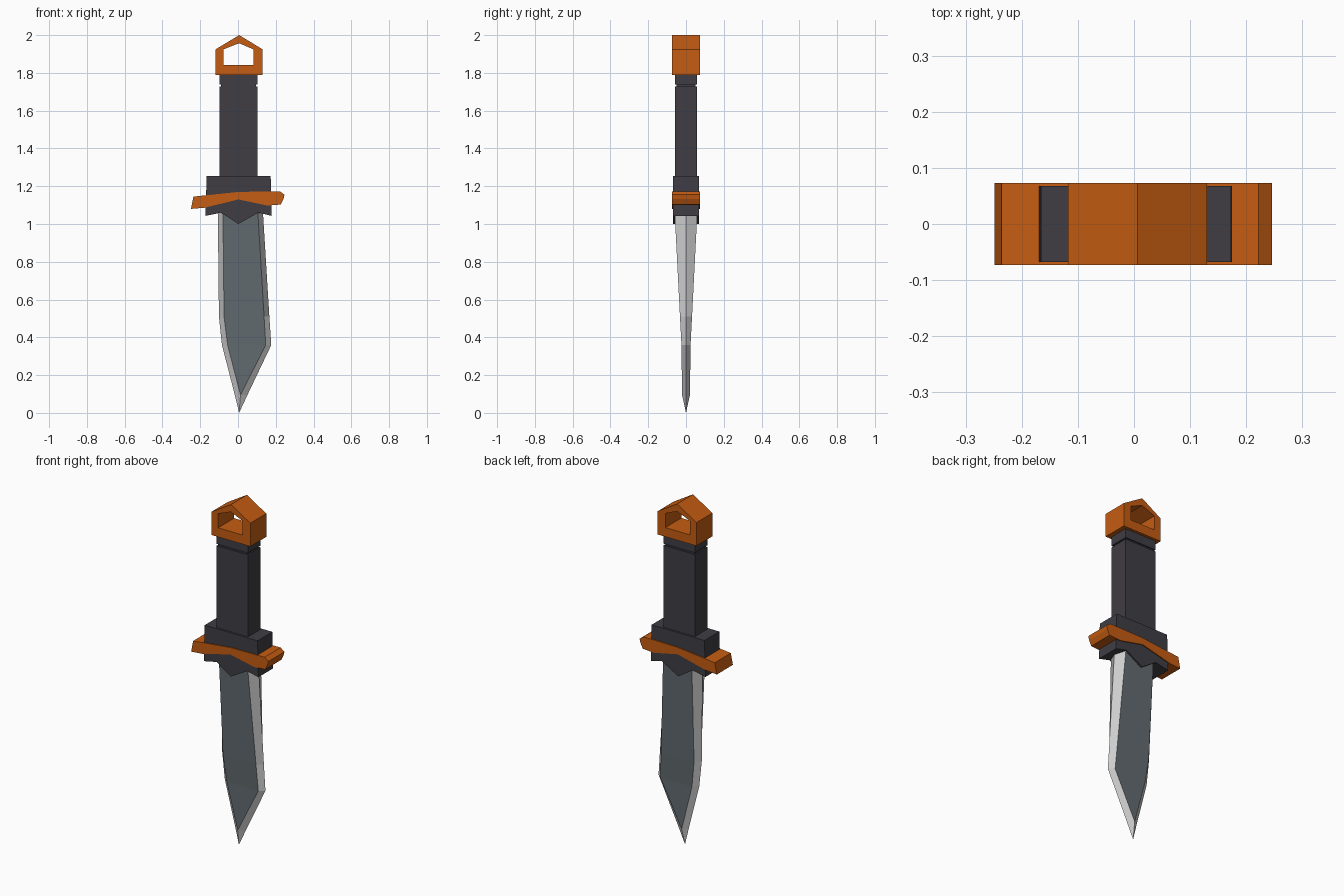
import bpy, bmesh

if "Cube" in bpy.data.objects:
    bpy.data.objects.remove(bpy.data.objects["Cube"])


def material(name, rgb):
    m = bpy.data.materials.new(name)
    m.diffuse_color = (*rgb, 1)
    m.use_nodes = True
    m.node_tree.nodes["Principled BSDF"].inputs["Base Color"].default_value = m.diffuse_color
    return m


orange = material("orange", (0.56, 0.108, 0.006))
charcoal = material("charcoal", (0.050, 0.047, 0.057))
steel_dark = material("dark steel", (0.125, 0.150, 0.165))
steel_light = material("light steel", (0.62, 0.62, 0.62))


def finish(name, bm, *mats):
    bmesh.ops.remove_doubles(bm, verts=bm.verts, dist=1e-5)
    bmesh.ops.recalc_face_normals(bm, faces=bm.faces)
    me = bpy.data.meshes.new(name)
    bm.to_mesh(me)
    bm.free()
    for m in mats:
        me.materials.append(m)
    ob = bpy.data.objects.new(name, me)
    bpy.context.collection.objects.link(ob)
    return ob


def prism(name, profile, half, mat, hole=None):
    """Extrude an x/z profile along y, optionally as a frame around a hole."""
    bm = bmesh.new()
    n = len(profile)

    def ring(pts, y):
        return [bm.verts.new((x, y, z)) for x, z in pts]

    def bridge(a, b):
        for i in range(n):
            j = (i + 1) % n
            bm.faces.new((a[i], a[j], b[j], b[i]))

    front, back = ring(profile, -half), ring(profile, half)
    bridge(front, back)
    if hole:
        hole_front, hole_back = ring(hole, -half), ring(hole, half)
        bridge(hole_front, hole_back)
        bridge(front, hole_front)
        bridge(back, hole_back)
    else:
        bm.faces.new(front)
        bm.faces.new(back)
    return finish(name, bm, mat)


def box(name, x0, x1, half, z0, z1, mat):
    return prism(name, [(x0, z0), (x1, z0), (x1, z1), (x0, z1)], half, mat)


# Pommel: house-shaped ring
prism("pommel",
      [(-0.118, 1.79), (0.13, 1.79), (0.13, 1.925), (0.006, 2.0), (-0.118, 1.925)],
      0.073, orange,
      hole=[(-0.076, 1.843), (0.081, 1.843), (0.081, 1.925), (0.006, 1.957), (-0.076, 1.925)])

# Grip with a narrow groove below its collar
box("grip", -0.097, 0.104, 0.057, 1.24, 1.728, charcoal)
box("grip_groove", -0.089, 0.096, 0.050, 1.72, 1.75, charcoal)
box("grip_collar", -0.097, 0.104, 0.057, 1.738, 1.792, charcoal)

# Guard block with a notched lower edge
prism("guard_block",
      [(-0.166, 1.253), (0.173, 1.253), (0.178, 1.043), (0.108, 1.06),
       (0.002, 1.0), (-0.09, 1.06), (-0.172, 1.043)],
      0.068, charcoal)

# Bent cross guard
prism("cross_guard",
      [(-0.249, 1.08), (-0.236, 1.145), (0.004, 1.17), (0.222, 1.173),
       (0.246, 1.155), (0.241, 1.133), (0.226, 1.103), (0.155, 1.098),
       (0.002, 1.13), (-0.178, 1.086)],
      0.0735, orange)

# Blade: hexagonal sections (z, outer left, inner left, inner right, outer right, half thickness)
sections = [
    (1.080, -0.107, -0.080, 0.104, 0.131, 0.061),
    (0.510, -0.101, -0.074, 0.138, 0.166, 0.032),
    (0.359, -0.085, -0.055, 0.147, 0.176, 0.024),
    (0.095, -0.017, 0.013, 0.013, 0.050, 0.021),
    (0.000, 0.006, 0.006, 0.006, 0.006, 0.0),
]
bm = bmesh.new()
rings = [[bm.verts.new(p) for p in ((ol, 0, z), (il, -t, z), (ir, -t, z),
                                    (orr, 0, z), (ir, t, z), (il, t, z))]
         for z, ol, il, ir, orr, t in sections]
for a, b in zip(rings, rings[1:]):
    for i in range(6):
        j = (i + 1) % 6
        f = bm.faces.new((a[i], a[j], b[j], b[i]))
        f.material_index = 0 if i in (1, 4) else 1   # flats dark, bevels light
bm.faces.new(rings[0])
finish("blade", bm, steel_dark, steel_light)
